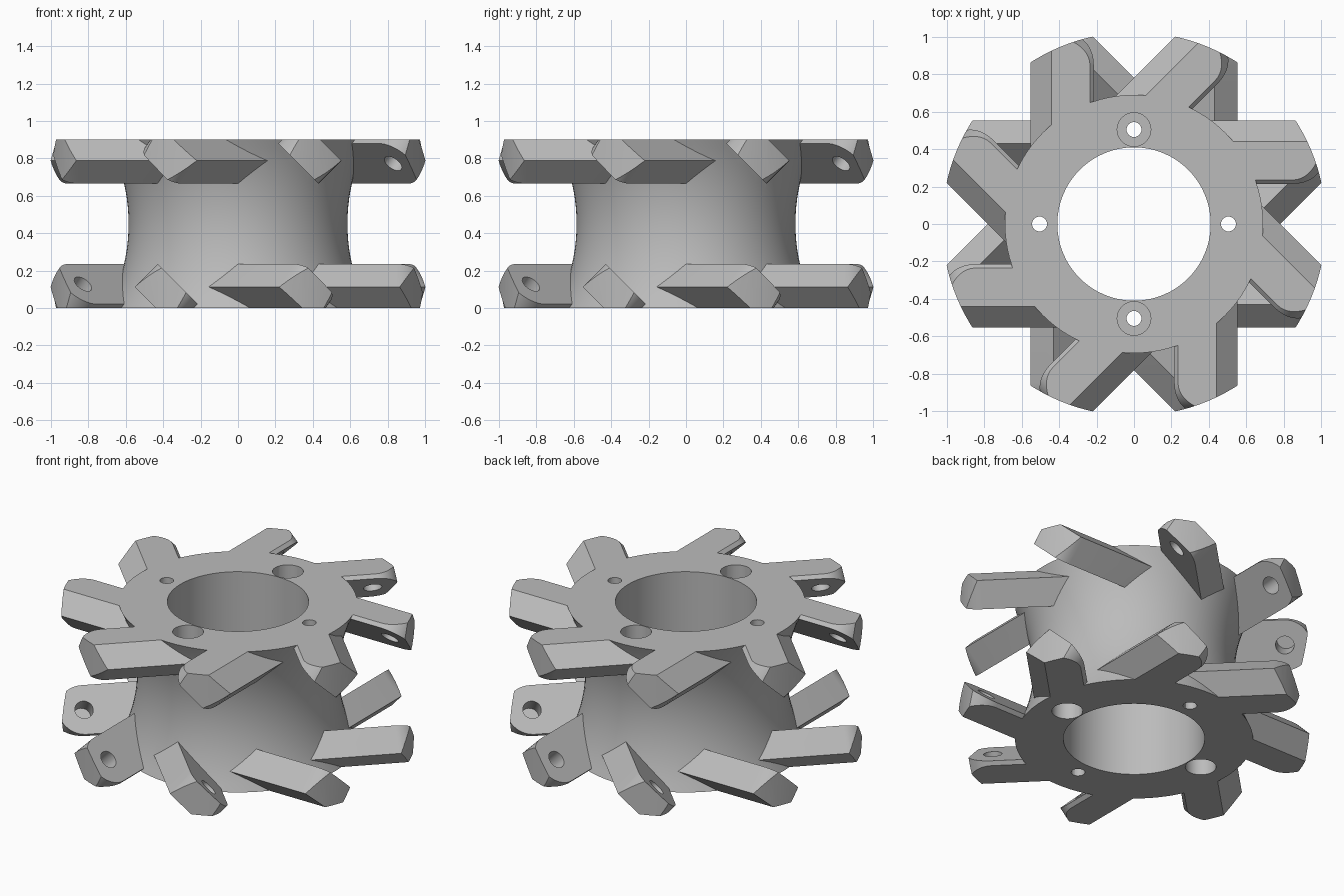
import bpy, bmesh, math
from mathutils import Matrix, Vector

if "Cube" in bpy.data.objects:
    bpy.data.objects.remove(bpy.data.objects["Cube"])

H = 0.9            # total height
R2 = math.sqrt(0.5)

grey = bpy.data.materials.new("metal grey")
grey.diffuse_color = (0.5, 0.5, 0.5, 1)
grey.use_nodes = True
grey.node_tree.nodes["Principled BSDF"].inputs["Base Color"].default_value = grey.diffuse_color


def make_object(name, bm):
    bmesh.ops.recalc_face_normals(bm, faces=bm.faces)
    me = bpy.data.meshes.new(name)
    bm.to_mesh(me)
    bm.free()
    me.materials.append(grey)
    ob = bpy.data.objects.new(name, me)
    bpy.context.collection.objects.link(ob)
    return ob


def lathe(name, profile, segs):
    """Solid of revolution about z from (radius, z) rings, capped at both ends."""
    bm = bmesh.new()
    rings = [[bm.verts.new((r * math.cos(2 * math.pi * i / segs),
                            r * math.sin(2 * math.pi * i / segs), z))
              for i in range(segs)] for r, z in profile]
    for a, b in zip(rings, rings[1:]):
        for i in range(segs):
            j = (i + 1) % segs
            bm.faces.new((a[i], a[j], b[j], b[i]))
    bm.faces.new(rings[0][::-1])
    bm.faces.new(rings[-1])
    return make_object(name, bm)


def cylinder(name, r, z0, z1, segs=32, x=0, y=0):
    ob = lathe(name, [(r, z0), (r, z1)], segs)
    ob.data.transform(Matrix.Translation((x, y, 0)))
    return ob


def boolean(target, cutter, op):
    """Apply a boolean and discard the helper."""
    mod = target.modifiers.new(op, 'BOOLEAN')
    mod.operation = op
    mod.solver = 'EXACT'
    mod.object = cutter
    bpy.context.view_layer.objects.active = target
    bpy.ops.object.modifier_apply(modifier=mod.name)
    bpy.data.objects.remove(cutter)


def slab(name, outline, depth0, depth1):
    """Extrude a (radial, side) outline along the 45 degree roller axis."""
    o = Vector((0, 0.3225, 0.772))
    s, n = Vector((0, R2, -R2)), Vector((0, R2, R2))
    bm = bmesh.new()
    lo, hi = [[bm.verts.new(o + Vector((r, 0, 0)) + s * w + n * d)
               for r, w in outline] for d in (depth0, depth1)]
    bm.faces.new(lo)
    bm.faces.new(hi[::-1])
    k = len(outline)
    for i in range(k):
        bm.faces.new((lo[i], hi[i], hi[(i + 1) % k], lo[(i + 1) % k]))
    return make_object(name, bm)


# One roller tab: round-ended slab with blind axle hole, clipped to the wheel
W, C = 0.152, 0.85
outline = [(0.32, -W)]
outline += [(C + W * math.cos(a), W * math.sin(a))
            for a in (math.pi * (i / 24 - 0.5) for i in range(25))]
outline += [(0.32, W)]
tab = slab("roller_tab", outline, 0, 0.174)
axle = [(C + 0.054 * math.cos(math.pi * i / 12), 0.054 * math.sin(math.pi * i / 12))
        for i in range(24)]
boolean(tab, slab("axle_cutter", axle, -0.05, 0.12), 'DIFFERENCE')
boolean(tab, cylinder("clip_disc", 1.026, 0, H, 128), 'INTERSECT')

# Hub with a waisted outside
rings = 20
hub = lathe("wheel_hub", [(0.585 + 0.52 * (H * i / rings - H / 2) ** 2, H * i / rings)
                          for i in range(rings + 1)], 96)

# Eight tabs on top and eight flipped ones below
flip = (Matrix.Translation((0, 0, H / 2)) @ Matrix.Rotation(math.pi, 4, 'X')
        @ Matrix.Translation((0, 0, -H / 2)))
for half in (Matrix.Identity(4), flip):
    for k in range(8):
        t = bpy.data.objects.new("tab_copy", tab.data.copy())
        bpy.context.collection.objects.link(t)
        t.data.transform(Matrix.Rotation(k * math.pi / 4, 4, 'Z') @ half)
        boolean(hub, t, 'UNION')
bpy.data.objects.remove(tab)

# Centre bore, bolt holes and counterbores (top pair on y, bottom pair on x)
boolean(hub, cylinder("bore", 0.41, -0.1, H + 0.1, 64), 'DIFFERENCE')
B = 0.505
for sgn in (-1, 1):
    for x, y, z0, z1 in ((0, sgn * B, H - 0.2, H + 0.1), (sgn * B, 0, -0.1, 0.2)):
        boolean(hub, cylinder("bolt_hole", 0.04, -0.1, H + 0.1, 24, x, y), 'DIFFERENCE')
        boolean(hub, cylinder("counterbore", 0.09, z0, z1, 32, x, y), 'DIFFERENCE')

# Smooth shading with sharp edges
bpy.ops.object.select_all(action='DESELECT')
hub.select_set(True)
bpy.context.view_layer.objects.active = hub
bpy.ops.object.shade_smooth_by_angle(angle=math.radians(25))
